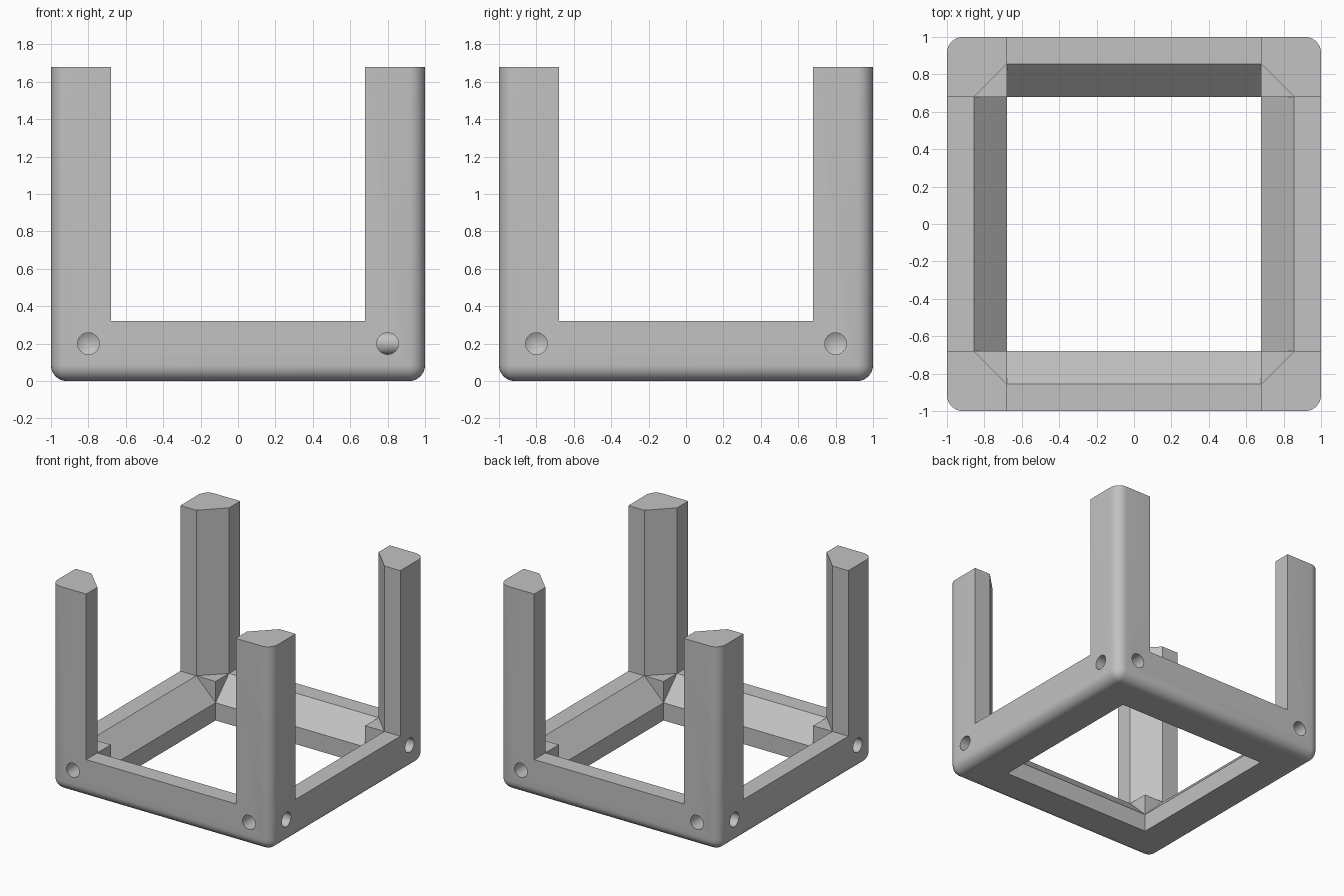
import bpy, bmesh, math
from mathutils import Vector, Matrix

cube = bpy.data.objects.get("Cube")
if cube:
    bpy.data.objects.remove(cube, do_unlink=True)

HEIGHT = 1.68    # top of the posts
RAIL = 0.32      # rail height and post width
INNER = 0.68     # half width of the opening
CHAMFER = 0.855  # where the inner chamfers end
HOLE = 0.8       # distance of hole axes from the centre
HOLE_R = 0.058

grey = bpy.data.materials.new("plain grey")
grey.use_nodes = True
colour = (0.54, 0.54, 0.54, 1)
grey.diffuse_color = colour
grey.node_tree.nodes["Principled BSDF"].inputs["Base Color"].default_value = colour


def to_object(bm, name):
    bmesh.ops.recalc_face_normals(bm, faces=bm.faces)
    mesh = bpy.data.meshes.new(name)
    bm.to_mesh(mesh)
    bm.free()
    mesh.materials.append(grey)
    obj = bpy.data.objects.new(name, mesh)
    bpy.context.collection.objects.link(obj)
    return obj


def prism(name, points, direction):
    """Extrude a closed outline along a direction."""
    bm = bmesh.new()
    face = bm.faces.new([bm.verts.new(p) for p in points])
    new = bmesh.ops.extrude_face_region(bm, geom=[face])["geom"]
    bmesh.ops.translate(bm, vec=direction,
                        verts=[v for v in new if isinstance(v, bmesh.types.BMVert)])
    return to_object(bm, name)


def drill(name, mouth, inward, radius, depth, tip):
    """Round cutter that enters at the mouth and ends in a shallow cone."""
    bm = bmesh.new()
    start = 0.1
    bmesh.ops.create_cone(bm, cap_ends=True, segments=24, radius1=radius,
                          radius2=radius, depth=depth + start,
                          matrix=Matrix.Translation((0, 0, (depth - start) / 2)))
    end = max(bm.faces, key=lambda f: f.calc_center_median().z)
    if tip:
        centre = bmesh.ops.poke(bm, faces=[end])["verts"][0]
        centre.co.z += tip
    turn = Vector(inward).to_track_quat("Z", "Y").to_matrix().to_4x4()
    bm.transform(Matrix.Translation(mouth) @ turn)
    return to_object(bm, name)


def cut(target, cutter):
    mod = target.modifiers.new("cut", "BOOLEAN")
    mod.operation = "DIFFERENCE"
    mod.solver = "EXACT"
    mod.object = cutter
    bpy.ops.object.modifier_apply(modifier=mod.name)
    bpy.data.objects.remove(cutter, do_unlink=True)


# Solid block, rounded on the upright and bottom edges
bm = bmesh.new()
bmesh.ops.create_cube(bm, size=2)
for v in bm.verts:
    v.co.z = HEIGHT if v.co.z > 0 else 0
edges = [e for e in bm.edges if min(v.co.z for v in e.verts) == 0]
bmesh.ops.bevel(bm, geom=edges, offset=0.085, segments=8, profile=0.5, affect="EDGES")
frame = to_object(bm, "corner_post_frame")
bpy.context.view_layer.objects.active = frame
frame.select_set(True)

# Open the sides above the rails, leaving four chamfered posts
quarter = [(1.2, INNER), (CHAMFER, INNER), (INNER, CHAMFER), (INNER, 1.2)]
outline = []
for i in range(4):
    spin = Matrix.Rotation(i * math.pi / 2, 3, "Z")
    outline += [spin @ Vector((x, y, RAIL)) for x, y in quarter]
cut(frame, prism("side_openings", outline, (0, 0, 2)))

# Sloped inner tops of the rails, in both directions
low = RAIL - (CHAMFER - INNER)
wide = CHAMFER + 0.2
slope = [(-INNER, low), (INNER, low), (wide, RAIL + 0.2), (-wide, RAIL + 0.2)]
cut(frame, prism("slopes_x", [(x, -INNER, z) for x, z in slope], (0, 2 * INNER, 0)))
cut(frame, prism("slopes_y", [(-INNER, y, z) for y, z in slope], (2 * INNER, 0, 0)))

# Square opening through the floor
square = [(-INNER, -INNER, -1), (INNER, -INNER, -1), (INNER, INNER, -1), (-INNER, INNER, -1)]
cut(frame, prism("floor_opening", square, (0, 0, 1.25)))

# Screw holes at every corner: top, bottom with wide recess, and both sides
for sx in (-1, 1):
    for sy in (-1, 1):
        x, y = sx * HOLE, sy * HOLE
        cut(frame, drill("top_hole", (x, y, HEIGHT), (0, 0, -1), HOLE_R, 0.48, 0.034))
        cut(frame, drill("bottom_hole", (x, y, 0), (0, 0, 1), HOLE_R, 0.65, 0.034))
        cut(frame, drill("bottom_recess", (x, y, 0), (0, 0, 1), 0.107, 0.13, 0))
        cut(frame, drill("front_hole", (x, sy, 0.2), (0, -sy, 0), HOLE_R, 0.28, 0.034))
        cut(frame, drill("side_hole", (sx, y, 0.2), (-sx, 0, 0), HOLE_R, 0.28, 0.034))

bpy.ops.object.shade_smooth_by_angle(angle=math.radians(25))
